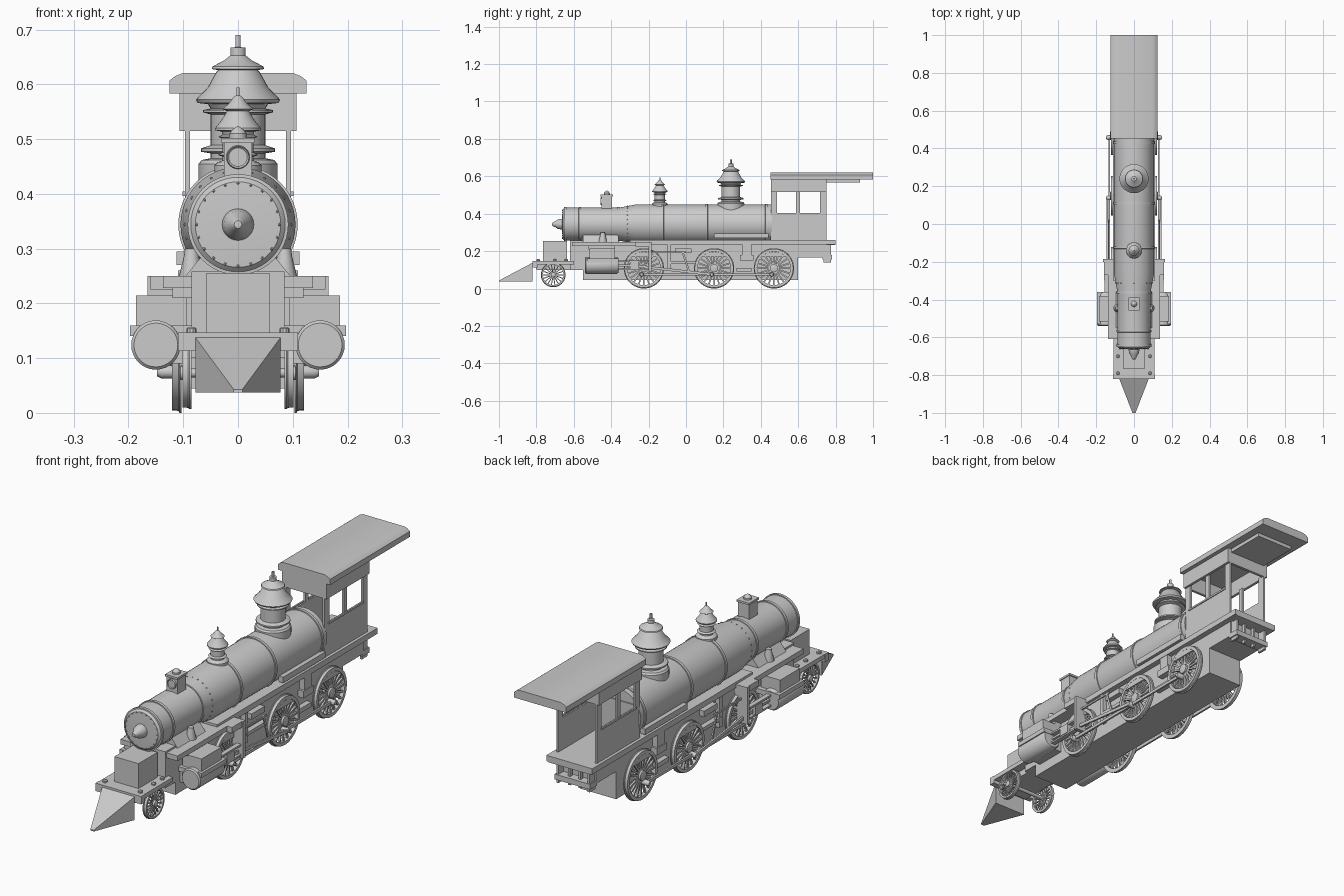
import bpy, bmesh
from math import pi, cos, sin
from mathutils import Vector, Matrix


def finish(name, bm, mirror=False, smooth=True):
    bmesh.ops.remove_doubles(bm, verts=bm.verts, dist=1e-5)
    bmesh.ops.recalc_face_normals(bm, faces=bm.faces)
    me = bpy.data.meshes.new(name)
    bm.to_mesh(me)
    bm.free()
    ob = bpy.data.objects.new(name, me)
    bpy.context.collection.objects.link(ob)
    if smooth:
        bpy.ops.object.select_all(action='DESELECT')
        ob.select_set(True)
        bpy.context.view_layer.objects.active = ob
        bpy.ops.object.shade_smooth_by_angle(angle=0.6)
    if mirror:
        ob.modifiers.new("mirror", 'MIRROR')
    return ob


def add_lathe(bm, prof, axis, loc, n=32, closed=False):
    """Revolve (radius, position) pairs around an axis."""
    rings = []
    for r, t in prof:
        ring = []
        for i in range(n):
            c, s = r * cos(2 * pi * i / n), r * sin(2 * pi * i / n)
            p = {'x': (t, c, s), 'y': (c, t, s), 'z': (c, s, t)}[axis]
            ring.append(bm.verts.new(Vector(loc) + Vector(p)))
        rings.append(ring)
    pairs = list(zip(rings, rings[1:])) + ([(rings[-1], rings[0])] if closed else [])
    for a, b in pairs:
        for i in range(n):
            j = (i + 1) % n
            bm.faces.new((a[i], a[j], b[j], b[i]))


def add_box(bm, x0, x1, y0, y1, z0, z1):
    m = Matrix.Translation(((x0 + x1) / 2, (y0 + y1) / 2, (z0 + z1) / 2)) @ \
        Matrix.Diagonal((x1 - x0, y1 - y0, z1 - z0, 1))
    bmesh.ops.create_cube(bm, size=1, matrix=m)


def add_bar(bm, p, q, w, h):
    p, q = Vector(p), Vector(q)
    d = q - p
    m = Matrix.Translation((p + q) / 2) @ d.to_track_quat('Y', 'Z').to_matrix().to_4x4() @ \
        Matrix.Diagonal((w, d.length, h, 1))
    bmesh.ops.create_cube(bm, size=1, matrix=m)


def lathe(name, prof, axis, loc, n=32, mirror=False):
    bm = bmesh.new()
    add_lathe(bm, prof, axis, loc, n)
    return finish(name, bm, mirror)


def boxes(name, *lst, mirror=False):
    bm = bmesh.new()
    for b in lst:
        add_box(bm, *b)
    return finish(name, bm, mirror, False)


def prism(name, pts, y0, y1, smooth=False):
    """Extrude an (x, z) outline along y."""
    bm = bmesh.new()
    f = bm.faces.new([bm.verts.new((x, y0, z)) for x, z in pts])
    g = bmesh.ops.extrude_face_region(bm, geom=[f])
    bmesh.ops.translate(bm, vec=(0, y1 - y0, 0), verts=[v for v in g['geom'] if isinstance(v, bmesh.types.BMVert)])
    return finish(name, bm, False, smooth)


BZ = 0.344  # boiler centre height

# Boiler, smokebox door and nose
lathe("boiler", [(0, -.665), (.078, -.66), (.088, -.65), (.088, -.36), (.105, -.27), (.105, .46), (0, .46)],
      'y', (0, 0, BZ), 48)
lathe("door_nose", [(0, -.717), (.007, -.716), (.013, -.707), (.015, -.70), (.025, -.685), (.029, -.665), (.029, -.655)],
      'y', (0, 0, BZ), 24)
bm = bmesh.new()
for y, r in ((-.645, .088), (-.567, .088), (-.362, .088), (-.125, .105), (.11, .105), (.43, .105)):
    add_lathe(bm, [(r - .004, y - .007), (r + .004, y - .006), (r + .004, y + .006), (r - .004, y + .007)],
              'y', (0, 0, BZ), 48)
finish("boiler_bands", bm)

# Rivets around door and rear shell
bm = bmesh.new()
for r, y, n in ((.076, -.661, 20), (.097, -.312, 24)):
    for i in range(n):
        a = 2 * pi * i / n
        bmesh.ops.create_uvsphere(bm, u_segments=6, v_segments=4, radius=.003,
                                  matrix=Matrix.Translation((r * cos(a), y, BZ + r * sin(a))))
finish("rivets", bm)

# Headlight
boxes("headlight", (-.026, .026, -.452, -.395, .425, .495), (-.03, .03, -.457, -.39, .493, .502))
lathe("headlight_lens", [(0, -.455), (.017, -.455), (.02, -.458), (.022, -.45)], 'y', (0, 0, .467), 24)
lathe("headlight_vent", [(.016, .50), (.016, .51), (.01, .518), (.004, .522), (0, .524)], 'z', (0, -.423, 0), 16)

# Tiered domes on top of the boiler
lathe("large_dome", [(.072, .40), (.072, .455), (.066, .462), (.05, .465), (.05, .474), (.068, .477), (.068, .483),
                     (.05, .489), (.05, .545), (.064, .549), (.064, .553), (.05, .556), (.055, .564), (.074, .566),
                     (.077, .572), (.055, .595), (.04, .622), (.036, .626), (.048, .628), (.046, .633), (.025, .644),
                     (.014, .653), (.014, .667), (.005, .668), (.005, .69), (0, .69)], 'z', (0, .24, 0), 32)
lathe("small_dome", [(.043, .41), (.043, .452), (.037, .458), (.028, .461), (.028, .468), (.037, .471), (.028, .476),
                     (.028, .501), (.036, .504), (.028, .508), (.03, .514), (.042, .516), (.042, .52), (.03, .535),
                     (.02, .551), (.028, .555), (.016, .566), (.008, .577), (.003, .58), (.003, .594), (0, .594)],
      'z', (0, -.14, 0), 32)

# Frame, running boards, ledges and pan
boxes("main_frame", (-.085, .085, -.55, .6, .045, .24), (-.085, .085, -.62, -.54, .10, .258),
      (-.085, .085, .58, .74, .165, .24))
boxes("running_board", (-.11, .11, -.3, .80, .235, .26), (-.137, .137, -.61, -.27, .228, .25))
boxes("side_ledge", (.09, .112, .15, .44, .27, .295), mirror=True)
prism("boiler_saddle", [(-.10, .245), (.10, .245), (.055, .30), (-.055, .30)], -.55, -.36)
lathe("steam_pipe", [(0, .21), (.024, .21), (.024, .245), (.014, .285), (.012, .30), (0, .30)],
      'z', (.085, -.445, 0), 16, True)

# Spring and bracket blocks between the wheels
boxes("spring_brackets", (.08, .108, -.06, .03, .19, .215), (.08, .108, -.09, .05, .13, .145),
      (.08, .112, .29, .36, .15, .18), (.08, .108, .30, .35, .18, .235), (.08, .108, .27, .35, .09, .11),
      (.08, .105, -.10, -.08, .10, .235), mirror=True)

# Front deck, box and buffer beam
boxes("front_deck", (-.108, .108, -.82, -.60, .128, .147), (-.11, .11, -.82, -.795, .113, .147),
      (-.07, .07, -.80, -.60, .10, .13))
prism("front_box", [(-.058, .145), (.058, .145), (.058, .255), (-.058, .255)], -.765, -.635)
bm = bmesh.new()
for y in (-.79, -.70, -.64):
    add_lathe(bm, [(.009, .14), (.009, .154), (.005, .157), (0, .157)], 'z', (.085, y, 0), 10)
finish("deck_bolts", bm, True)

# Pilot wedge
bm = bmesh.new()
v = [bm.verts.new(p) for p in ((-.078, -.82, .138), (.078, -.82, .138), (.078, -.82, .037), (-.078, -.82, .037),
                               (-.008, -1, .043), (.008, -1, .043), (.008, -1, .037), (-.008, -1, .037))]
for f in ((0, 1, 5, 4), (1, 2, 6, 5), (2, 3, 7, 6), (3, 0, 4, 7), (0, 3, 2, 1), (4, 5, 6, 7)):
    bm.faces.new([v[i] for i in f])
finish("pilot", bm, smooth=False)


# Spoked wheels
def wheel(name, y, z, r, x0, x1, spokes, weight):
    bm = bmesh.new()
    rim = r * .83
    add_lathe(bm, [(rim, x0), (r, x0), (r, x0 + .004), (r * .965, x0 + .006), (r * .96, x1), (rim, x1)],
              'x', (0, y, z), 40, True)
    add_lathe(bm, [(0, x0), (r * .2, x0), (r * .2, x1 + .004), (r * .1, x1 + .007), (0, x1 + .007)], 'x', (0, y, z), 16)
    xm = (x0 + x1) / 2
    for i in range(spokes):
        a = 2 * pi * i / spokes
        d = Vector((0, cos(a), sin(a)))
        c = Vector((xm, y, z))
        add_bar(bm, c + d * r * .15, c + d * r * .87, r * .075, r * .075)
    if weight:
        # counterweight opposite the crank pin
        pts = [(rim * cos(a), rim * sin(a)) for a in (pi * (.25 + .1 * k) for k in range(6))]
        f = bm.faces.new([bm.verts.new((x0 + .003, y + p, z + q)) for p, q in pts])
        g = bmesh.ops.extrude_face_region(bm, geom=[f])
        bmesh.ops.translate(bm, vec=(x1 - x0 - .003, 0, 0),
                            verts=[e for e in g['geom'] if isinstance(e, bmesh.types.BMVert)])
    finish(name, bm, True)
    lathe(name + "_axle", [(r * .12, -x1), (r * .12, x1)], 'x', (0, y, z), 12)


DRIVERS = (-.225, .15, .47)
for i, y in enumerate(DRIVERS):
    wheel(f"drive_wheel_{i + 1}", y, .108, .108, .103, .121, 20, True)
wheel("pilot_wheel", -.71, .073, .066, .085, .101, 18, False)

# Cylinders and valve chests
lathe("cylinder", [(0, -.54), (.04, -.54), (.045, -.535), (.045, -.37), (.04, -.362), (0, -.362)],
      'y', (.15, 0, .124), 32, True)
boxes("valve_chest", (.094, .186, -.515, -.38, .155, .214), (.08, .197, -.53, -.36, .14, .16),
      (.08, .14, -.52, -.38, .09, .15), (.08, .12, -.52, -.38, .21, .23), mirror=True)

# Crosshead guides, yoke and rods
boxes("crosshead_guides", (.135, .155, -.365, -.19, .142, .15), (.135, .155, -.365, -.19, .098, .106),
      (.132, .158, -.30, -.25, .104, .144), (.10, .165, -.20, -.185, .09, .25), (.10, .16, -.27, -.185, .225, .25),
      mirror=True)
bm = bmesh.new()
add_bar(bm, (.145, -.38, .124), (.145, -.28, .124), .01, .01)
add_bar(bm, (.142, -.28, .122), (.142, .14, .075), .008, .014)
add_bar(bm, (.13, -.24, .075), (.13, .455, .075), .008, .013)
add_bar(bm, (.135, -.02, .20), (.135, .02, .08), .006, .01)
add_bar(bm, (.135, -.19, .195), (.135, 0, .195), .006, .008)
finish("rods", bm, True, False)
bm = bmesh.new()
for y in DRIVERS:
    add_lathe(bm, [(0, .11), (.012, .11), (.012, .14), (.008, .148), (0, .148)], 'x', (0, y - .012, .075), 12)
finish("crank_pins", bm, True)

# Cab: windowed side walls, header, front sill and corner posts
boxes("cab_walls", (.088, .097, .455, .75, .25, .40), (.088, .097, .455, .487, .39, .52),
      (.088, .097, .588, .61, .39, .52), (.088, .097, .717, .75, .39, .52),
      (.094, .101, .48, .72, .396, .404), mirror=True)
boxes("cab_header", (-.107, -.095, .455, .75, .515, .59), (.095, .107, .455, .75, .515, .59),
      (-.107, .107, .455, .467, .515, .59), (-.107, .107, .738, .75, .515, .59))
boxes("cab_front_sill", (-.09, .09, .452, .465, .25, .40))
prism("cab_roof", [(-.125, .583), (.125, .583), (.125, .607), (.115, .615), (.10, .621), (-.10, .621),
                   (-.115, .615), (-.125, .607)], .452, 1.0, True)
boxes("roof_hatch", (-.09, .09, .75, .93, .567, .585))

# Rear deck, drawbar beam and step posts
boxes("rear_deck", (-.10, .10, .75, .80, .232, .258), (-.085, .085, .73, .78, .155, .178))
boxes("rear_posts", (.07, .08, .735, .775, .14, .24), (.02, .03, .75, .765, .14, .24), mirror=True)
